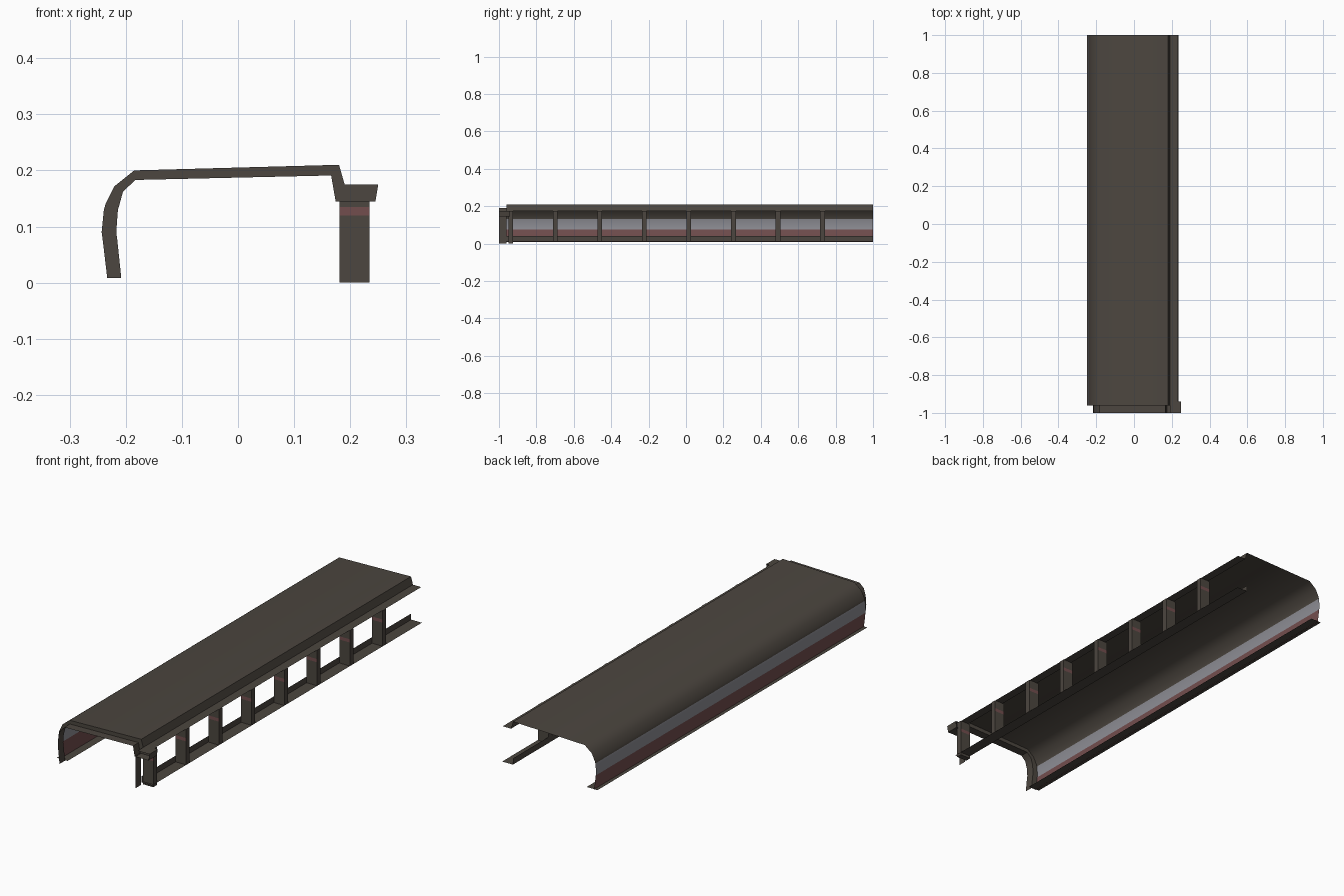
import bpy, bmesh, math
from mathutils import Vector

if "Cube" in bpy.data.objects:
    bpy.data.objects.remove(bpy.data.objects["Cube"])


def material(name, rgb):
    m = bpy.data.materials.new(name)
    m.diffuse_color = (*rgb, 1)
    m.use_nodes = True
    m.node_tree.nodes["Principled BSDF"].inputs["Base Color"].default_value = m.diffuse_color
    return m


BROWN = material("dark brown metal", (0.072, 0.061, 0.050))
RED = material("dull red paint", (0.17, 0.076, 0.076))
GREY = material("pale grey panel", (0.27, 0.27, 0.30))
MATS = [BROWN, RED, GREY]


def finish(name, bm, rule=None, smooth=False):
    bm.normal_update()
    if rule:
        for f in bm.faces:
            f.material_index = rule(f.calc_center_median(), f.normal)
    me = bpy.data.meshes.new(name)
    bm.to_mesh(me)
    bm.free()
    for m in MATS:
        me.materials.append(m)
    ob = bpy.data.objects.new(name, me)
    bpy.context.collection.objects.link(ob)
    if smooth:
        bpy.ops.object.select_all(action='DESELECT')
        ob.select_set(True)
        bpy.context.view_layer.objects.active = ob
        bpy.ops.object.shade_smooth_by_angle(angle=math.radians(40))
    return ob


def sheet(name, profile, y0, y1, rule=None, smooth=False):
    """Open x-z profile swept along y as a thin sheet."""
    bm = bmesh.new()
    a = [bm.verts.new((x, y0, z)) for x, z in profile]
    b = [bm.verts.new((x, y1, z)) for x, z in profile]
    for i in range(len(profile) - 1):
        bm.faces.new((a[i], b[i], b[i + 1], a[i + 1]))
    return finish(name, bm, rule, smooth)


# outer and inner cross-sections, left foot to right lip
outer = [(-0.233, 0.008), (-0.241, 0.075), (-0.243, 0.09), (-0.239, 0.13),
         (-0.236, 0.14), (-0.22, 0.172), (-0.185, 0.2), (0.18, 0.21), (0.19, 0.175)]
inner = [(-0.208, 0.008), (-0.215, 0.075), (-0.217, 0.09), (-0.214, 0.13),
         (-0.211, 0.14), (-0.205, 0.162), (-0.183, 0.183), (0.166, 0.191), (0.174, 0.145)]


def wall_colour(c, n):
    if c.x > -0.23 or c.z > 0.13:
        return 0
    return 1 if c.z < 0.075 else 2


# roof and left wall shell with the right-hand lip
sheet("roof_and_wall", outer + [(0.232, 0.175)], -0.96, 1.0, wall_colour, True)

# front end frame: flat band between both sections
bm = bmesh.new()
o = [bm.verts.new((x, -0.96, z)) for x, z in outer + [(0.25, 0.175)]]
i_ = [bm.verts.new((x, -0.96, z)) for x, z in inner + [(0.245, 0.145)]]
for k in range(len(o) - 1):
    bm.faces.new((o[k], o[k + 1], i_[k + 1], i_[k]))
finish("front_frame", bm)

# sleeve projecting forward from the frame
sheet("front_sleeve", inner + [(0.245, 0.145)], -1.0, -0.96, None, True)

# bracket around the right end of the frame
sheet("gutter_bracket", [(0.19, 0.175), (0.25, 0.175), (0.245, 0.145), (0.174, 0.145)],
      -1.0, -0.94)

# bottom rails
sheet("left_bottom_flange", [(-0.25, 0.01), (-0.195, 0.01)], -0.96, 1.0)
sheet("right_bottom_rail", [(0.181, 0.04), (0.181, 0.012), (0.235, 0.012)], -0.96, 1.0)


# right side posts with a red band on the front and back faces
def post(name, y, bottom):
    bm = bmesh.new()
    levels = [bottom, 0.12, 0.135, 0.175]
    rings = [[bm.verts.new((x, y + dy, z)) for x, dy in
              ((0.181, -0.013), (0.234, -0.013), (0.234, 0.013), (0.181, 0.013))]
             for z in levels]
    for r, s in zip(rings, rings[1:]):
        for k in range(4):
            j = (k + 1) % 4
            bm.faces.new((r[k], r[j], s[j], s[k]))
    bm.faces.new(rings[0][::-1])
    bm.faces.new(rings[-1])
    finish(name, bm, lambda c, n: 1 if abs(n.y) > 0.5 and 0.12 < c.z < 0.135 else 0)


for k in range(8):
    post("front_post" if k == 0 else f"side_post_{k}", -0.937 + 0.238 * k,
         0.0 if k == 0 else 0.012)

# side plate in front of the first post
sheet("front_post_plate", [(0.179, 0.0), (0.179, 0.147)], -1.0, -0.96)
